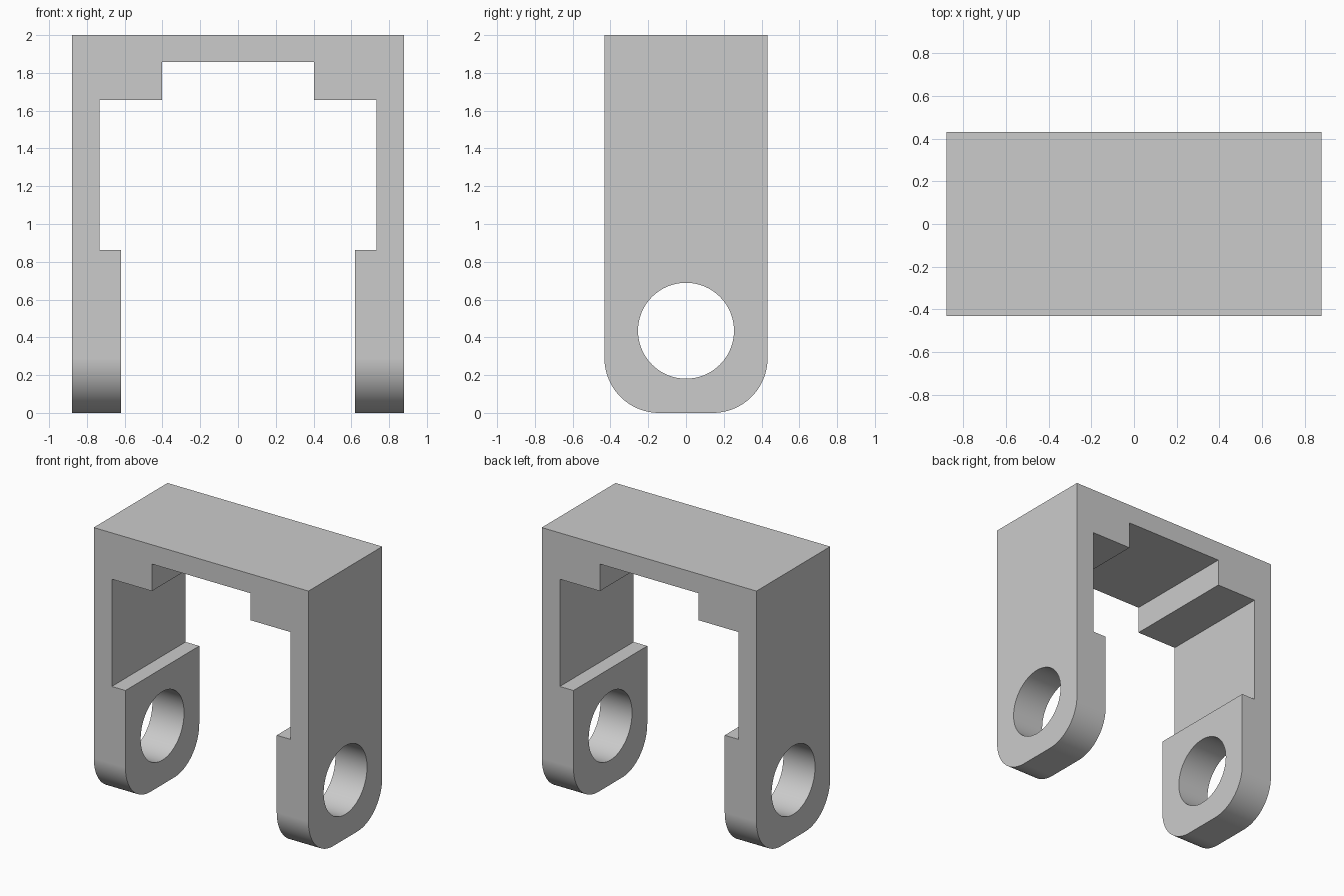
import bpy, bmesh, math
from mathutils import Vector

cube = bpy.data.objects.get("Cube")
if cube:
    bpy.data.objects.remove(cube, do_unlink=True)

HALF_W, HALF_D, HEIGHT = 0.88, 0.432, 2.0
CORNER, HOLE_R, HOLE_Z = 0.29, 0.254, 0.435

grey = bpy.data.materials.new("plain grey")
grey.use_nodes = True
colour = (0.6, 0.6, 0.6, 1)
grey.diffuse_color = colour
grey.node_tree.nodes["Principled BSDF"].inputs["Base Color"].default_value = colour


def extrude(name, points, axis, half):
    """Extrude a closed profile both ways along an axis."""
    bm = bmesh.new()
    step = Vector(axis) * half
    face = bm.faces.new([bm.verts.new(Vector(p) - step) for p in points])
    geom = bmesh.ops.extrude_face_region(bm, geom=[face])["geom"]
    verts = [g for g in geom if isinstance(g, bmesh.types.BMVert)]
    bmesh.ops.translate(bm, verts=verts, vec=step * 2)
    bmesh.ops.recalc_face_normals(bm, faces=bm.faces)
    mesh = bpy.data.meshes.new(name)
    bm.to_mesh(mesh)
    bm.free()
    mesh.materials.append(grey)
    obj = bpy.data.objects.new(name, mesh)
    bpy.context.collection.objects.link(obj)
    return obj


def arc(cy, cz, r, start, end, n):
    angles = [math.radians(start + (end - start) * i / n) for i in range(n + 1)]
    return [(0, cy + r * math.cos(a), cz + r * math.sin(a)) for a in angles]


# Arch-shaped bracket with stepped legs and recessed top
half = [(HALF_W, HEIGHT), (HALF_W, 0), (0.62, 0), (0.62, 0.862), (0.732, 0.862),
        (0.732, 1.657), (0.403, 1.657), (0.403, 1.857)]
outline = half + [(-x, z) for x, z in reversed(half)]
bracket = extrude("bracket", [(x, 0, z) for x, z in outline], (0, 1, 0), HALF_D)

# Side outline that rounds the feet
inner = HALF_D - CORNER
side = [(0, HALF_D, HEIGHT + 0.1), (0, -HALF_D, HEIGHT + 0.1)]
side = [(x, y * 1.0, z) for x, y, z in side]
side += arc(-inner, CORNER, CORNER, 180, 270, 20)
side += arc(inner, CORNER, CORNER, 270, 360, 20)
rounder = extrude("foot_rounder", side, (1, 0, 0), 1)

# Pin holes through both legs
circle = arc(0, HOLE_Z, HOLE_R, 0, 360, 64)[:-1]
drill = extrude("hole_cutter", circle, (1, 0, 0), 1.1)

bpy.context.view_layer.objects.active = bracket
for obj in bpy.context.selected_objects:
    obj.select_set(False)
bracket.select_set(True)
for cutter, operation in ((rounder, "INTERSECT"), (drill, "DIFFERENCE")):
    mod = bracket.modifiers.new(cutter.name, "BOOLEAN")
    mod.object, mod.operation, mod.solver = cutter, operation, "EXACT"
    bpy.ops.object.modifier_apply(modifier=mod.name)
    bpy.data.objects.remove(cutter, do_unlink=True)

# Smooth curves, crisp edges, level flat faces
bpy.ops.object.shade_smooth_by_angle(angle=math.radians(30))
weighted = bracket.modifiers.new("level_faces", "WEIGHTED_NORMAL")
weighted.keep_sharp = True
